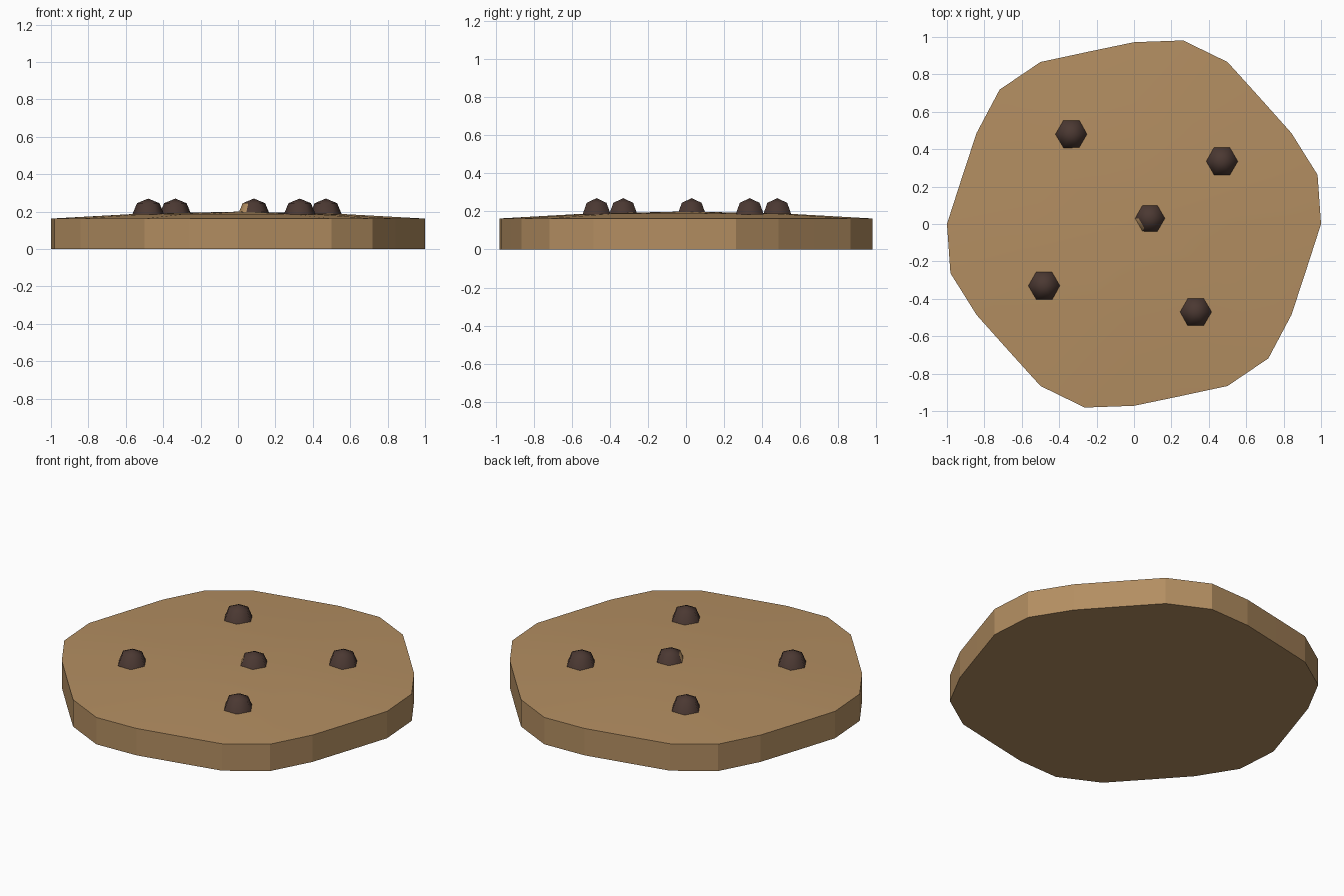
import bpy, bmesh
from math import sin, cos, pi

cube = bpy.data.objects.get("Cube")
if cube:
    bpy.data.objects.remove(cube, do_unlink=True)


def make_material(name, rgb):
    mat = bpy.data.materials.new(name)
    mat.use_nodes = True
    mat.diffuse_color = (*rgb, 1)
    node = mat.node_tree.nodes["Principled BSDF"]
    node.inputs["Base Color"].default_value = (*rgb, 1)
    node.inputs["Roughness"].default_value = 0.9
    return mat


dough = make_material("baked tan", (0.45, 0.27, 0.12))
chocolate = make_material("dark chocolate", (0.07, 0.04, 0.032))


def loft(name, rings, apex, materials):
    """Skin a stack of rings, close the base and fan the last ring to an apex."""
    bm = bmesh.new()
    loops = [[bm.verts.new(p) for p in ring] for ring in rings]
    n = len(loops[0])
    bm.faces.new(loops[0][::-1])
    for low, high in zip(loops, loops[1:]):
        for i in range(n):
            j = (i + 1) % n
            bm.faces.new((low[i], low[j], high[j], high[i]))
    tip = bm.verts.new(apex)
    for i in range(n):
        bm.faces.new((loops[-1][i], loops[-1][(i + 1) % n], tip))
    bmesh.ops.recalc_face_normals(bm, faces=bm.faces)
    mesh = bpy.data.meshes.new(name)
    bm.to_mesh(mesh)
    bm.free()
    for mat in materials:
        mesh.materials.append(mat)
    obj = bpy.data.objects.new(name, mesh)
    bpy.context.collection.objects.link(obj)
    return obj


# Wavy disc with a gently domed top
WAVE = (1.0, 1.016, 0.972, 0.953)
SIDES = 24


def wavy_ring(scale, z):
    return [(scale * WAVE[i % 4] * cos(2 * pi * i / SIDES),
             scale * WAVE[i % 4] * sin(2 * pi * i / SIDES), z)
            for i in range(SIDES)]


cookie = loft("cookie_base",
              [wavy_ring(1, 0), wavy_ring(1, 0.163), wavy_ring(0.55, 0.188)],
              (0, 0, 0.2), [dough])
# smooth the dome, keep the wall facets crisp
for face in cookie.data.polygons:
    face.use_smooth = face.normal.z > 0.5

# Six-sided half-round chips
R, BASE = 0.085, 0.185


def chip_ring(x, y, lift):
    return [(x + R * cos(lift) * cos(i * pi / 3),
             y + R * cos(lift) * sin(i * pi / 3),
             BASE + R * sin(lift)) for i in range(6)]


SPOTS = {"back_right": (-0.335, 0.48), "back_left": (0.47, 0.335),
         "centre": (0.085, 0.03), "front_right": (-0.48, -0.33),
         "front_left": (0.33, -0.47)}
for place, (x, y) in SPOTS.items():
    chip = loft("chip_" + place, [chip_ring(x, y, 0), chip_ring(x, y, pi / 4)],
                (x, y, BASE + R), [chocolate, dough])
    for face in chip.data.polygons:
        n = face.normal
        face.use_smooth = n.z > -0.5
        # crumb of dough on the lower right flank of the centre chip
        if place == "centre" and n.x < -0.6 and n.y < -0.2 and 0 < n.z < 0.6:
            face.material_index = 1
